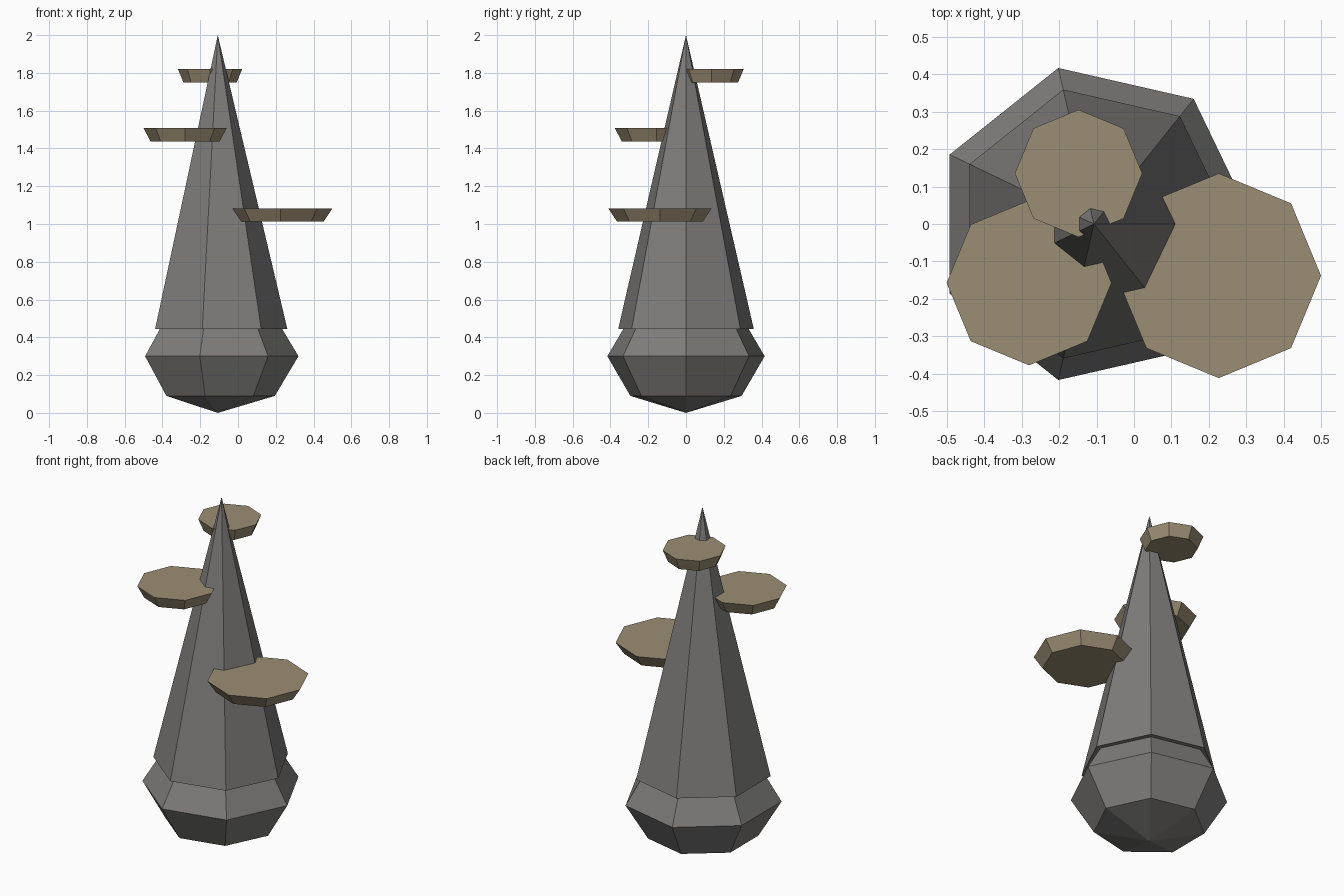
import bpy, bmesh, math

if "Cube" in bpy.data.objects:
    bpy.data.objects.remove(bpy.data.objects["Cube"])


def material(name, rgb):
    m = bpy.data.materials.new(name)
    m.diffuse_color = (*rgb, 1)
    m.use_nodes = True
    m.node_tree.nodes["Principled BSDF"].inputs["Base Color"].default_value = m.diffuse_color
    return m


stone = material("grey_stone", (0.21, 0.205, 0.20))
fungus = material("tan_fungus", (0.33, 0.27, 0.175))


def lathe(name, sides, rings, centre, mat):
    """Faceted solid from (radius, z) rings; radius 0 makes a point."""
    bm = bmesh.new()
    loops = []
    for r, z in rings:
        n = sides if r > 0 else 1
        loops.append([bm.verts.new((r * math.cos(math.tau * i / sides),
                                    r * math.sin(math.tau * i / sides), z))
                      for i in range(n)])
    for a, b in zip(loops, loops[1:]):
        for i in range(sides):
            j = (i + 1) % sides
            quad = [a[i % len(a)], a[j % len(a)], b[j % len(b)], b[i % len(b)]]
            bm.faces.new(list(dict.fromkeys(quad)))
    # close open ends
    for loop in (loops[0], loops[-1]):
        if len(loop) > 1:
            bm.faces.new(loop)
    bmesh.ops.recalc_face_normals(bm, faces=bm.faces)
    me = bpy.data.meshes.new(name)
    bm.to_mesh(me)
    bm.free()
    me.materials.append(mat)
    ob = bpy.data.objects.new(name, me)
    ob.location = (centre[0], centre[1], 0)
    bpy.context.collection.objects.link(ob)
    return ob


AXIS = (-0.107, 0)

# bulging seven-sided base, pointed underneath
lathe("base", 7, [(0, 0), (0.302, 0.09), (0.427, 0.30), (0.34, 0.445)], AXIS, stone)
# tall spire overhanging the base rim slightly
lathe("spire", 7, [(0.368, 0.445), (0, 2.0)], AXIS, stone)

# octagonal shelves, wider at the top
for name, x, y, r, z in (("lower_shelf", 0.226, -0.138, 0.273, 1.012),
                         ("middle_shelf", -0.280, -0.157, 0.220, 1.437),
                         ("upper_shelf", -0.148, 0.135, 0.170, 1.750)):
    lathe(name, 8, [(r * 0.83, z), (r, z + 0.07)], (x, y), fungus)
